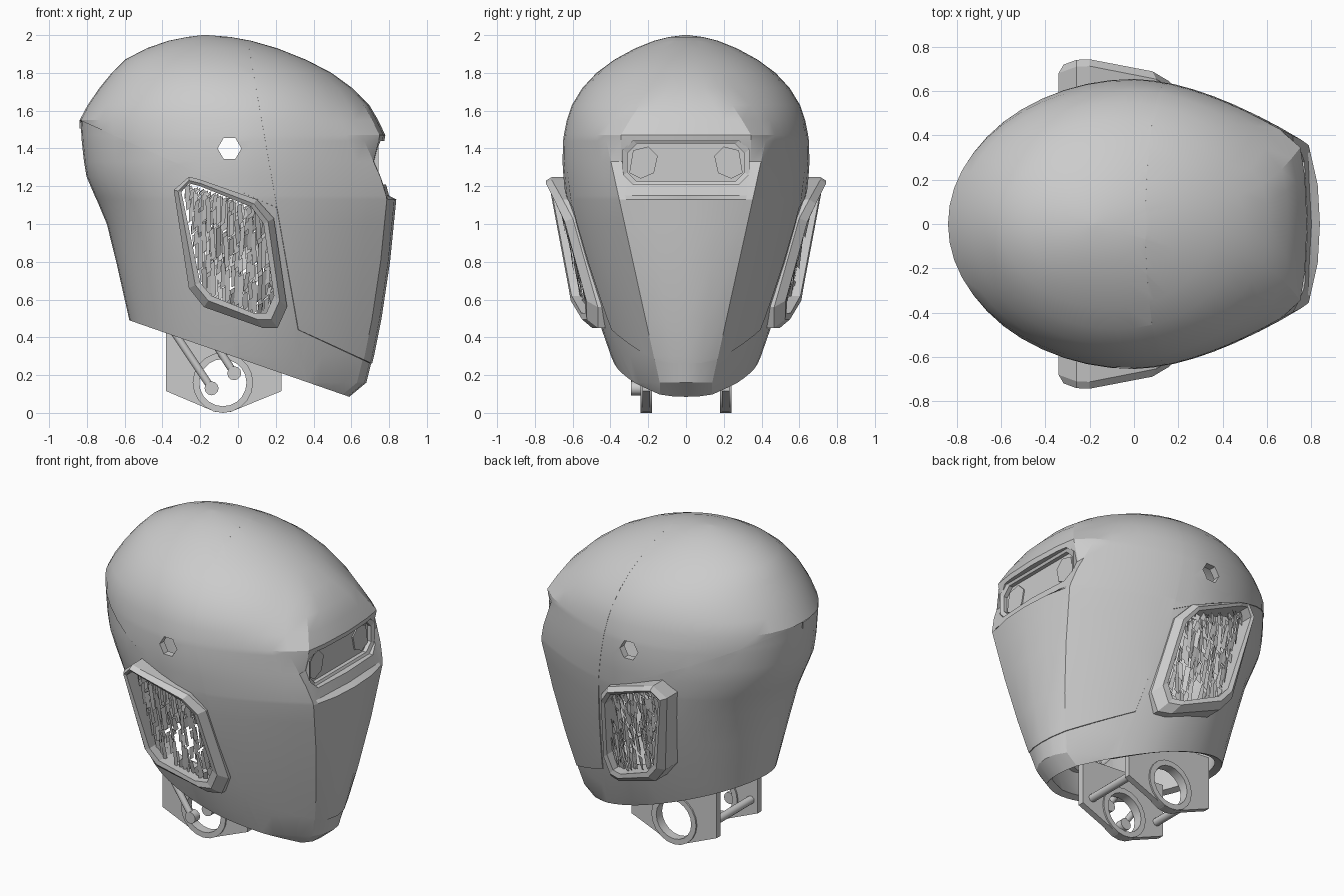
import bpy, bmesh, math, random
from mathutils import Vector

random.seed(4)
if "Cube" in bpy.data.objects:
    bpy.data.objects.remove(bpy.data.objects["Cube"], do_unlink=True)

grey = bpy.data.materials.new("plain grey")
grey.use_nodes = True
grey.diffuse_color = (0.6, 0.6, 0.6, 1)
grey.node_tree.nodes["Principled BSDF"].inputs["Base Color"].default_value = (0.6, 0.6, 0.6, 1)


def loft_mesh(loops, cap_start=False, cap_end=False, cyclic=False):
    bm = bmesh.new()
    rings = [[bm.verts.new(p) for p in loop] for loop in loops]
    pairs = list(zip(rings, rings[1:])) + ([(rings[-1], rings[0])] if cyclic else [])
    for a, b in pairs:
        for i in range(len(a)):
            j = (i + 1) % len(a)
            bm.faces.new((a[i], a[j], b[j], b[i]))
    if cap_start:
        bm.faces.new(rings[0][::-1])
    if cap_end:
        bm.faces.new(rings[-1])
    bmesh.ops.recalc_face_normals(bm, faces=bm.faces[:])
    return bm


def make(name, bm):
    mesh = bpy.data.meshes.new(name)
    bm.to_mesh(mesh)
    bm.free()
    ob = bpy.data.objects.new(name, mesh)
    bpy.context.collection.objects.link(ob)
    mesh.materials.append(grey)
    return ob


def select(ob):
    bpy.ops.object.select_all(action="DESELECT")
    ob.select_set(True)
    bpy.context.view_layer.objects.active = ob


def smooth(ob, angle=24):
    select(ob)
    bpy.ops.object.shade_smooth_by_angle(angle=math.radians(angle))


def cut(ob, cutter):
    select(ob)
    mod = ob.modifiers.new("cut", "BOOLEAN")
    mod.operation, mod.solver, mod.object = "DIFFERENCE", "EXACT", cutter
    bpy.ops.object.modifier_apply(modifier=mod.name)


def side_prism(name, outline, y0, y1):
    return make(name, loft_mesh([[(x, y, z) for x, z in outline] for y in (y0, y1)], True, True))


def circle(cx, cz, r, n):
    return [(cx + r * math.cos(math.tau * i / n), cz + r * math.sin(math.tau * i / n)) for i in range(n)]


def ring(name, cx, cz, r_out, r_in, y0, y1, n=20):
    o, i = circle(cx, cz, r_out, n), circle(cx, cz, r_in, n)
    loops = [[(x, y, z) for x, z in c] for c, y in ((o, y0), (o, y1), (i, y1), (i, y0))]
    return make(name, loft_mesh(loops, cyclic=True))


# Shell rows: height, back, front, half width, x of the widest place
ROWS = [(.03, -.47, .53, .24, .1), (.09, -.48, .6, .29, .1), (.16, -.5, .685, .34, .1),
        (.3, -.54, .72, .4, .08), (.5, -.582, .76, .47, .05), (.8, -.65, .805, .56, .02),
        (1, -.7, .825, .612, 0), (1.13, -.755, .838, .637, 0), (1.15, -.765, .80, .64, 0),
        (1.25, -.808, .772, .65, 0), (1.33, -.822, .748, .655, 0), (1.44, -.834, .775, .652, 0),
        (1.47, -.836, .78, .648, 0), (1.55, -.84, .742, .632, -.01), (1.63, -.797, .695, .605, -.03),
        (1.72, -.735, .605, .55, -.06), (1.8, -.67, .495, .475, -.08), (1.87, -.6, .36, .38, -.1),
        (1.93, -.485, .21, .27, -.13), (1.97, -.37, .07, .17, -.15), (1.99, -.27, -.04, .09, -.16),
        (2, -.19, -.16, .012, -.175)]


def shell_row(z, back, front, w, xc):
    flat = max(0, min(1, (1.75 - z) / .28))
    f = min(.14 + .22 * max(z - .16, 0), .46, w * .8)
    # The side skin stays smooth while the face plate steps in at the visor
    skin = .838 - .17 * (z - 1.13) if 1.13 < z < 1.47 else front
    xe = skin - .05 - .28 * max(z - 1.2, 0)
    bow = .03 if z > 1.13 else .042
    plate = [(front, 0), (front - .01, f * .5), (max(front - bow, xe), min(.345, f * .9)), (xe, f)]
    for k in range(1, 9):
        t = 1 - k / 8
        plate.append((xc + (xe - xc) * t, f + (w - f) * (1 - t ** 1.7)))
    half = []
    for j, (px, py) in enumerate(plate):
        a = math.pi / 2 * j / 11
        ex, ey = xc + (front - xc) * math.cos(a), w * math.sin(a)
        half.append((ex + (px - ex) * flat, ey + (py - ey) * flat))
    for k in range(1, 13):
        a = math.pi / 2 * k / 12
        half.append((xc - (xc - back) * math.sin(a), w * math.cos(a)))
    half[-1] = (back, 0)
    return [(x, y, z) for x, y in half] + [(x, -y, z) for x, y in half[-2:0:-1]]


# Panel lines: a point and the normal in the side plane
SEAM = ((.05, 1.98), (1.54, .27))
BACK = ((-.84, 1.55), (.47, 1.06))
CHIN = ((.32, .44), (.17, .37))
BASE = ((.58, .09), (.4, 1.16))


def shell_piece(name, sides, inset=1):
    bm = loft_mesh([shell_row(*r) for r in ROWS], cap_end=True)
    for ((x, z), (nx, nz)), sign in sides:
        bmesh.ops.bisect_plane(bm, geom=bm.verts[:] + bm.edges[:] + bm.faces[:], plane_co=(x, 0, z),
                               plane_no=(nx * sign, 0, nz * sign), clear_inner=True)
    for v in bm.verts:
        v.co.x *= inset
        v.co.y *= inset
    ob = make(name, bm)
    select(ob)
    mod = ob.modifiers.new("wall", "SOLIDIFY")
    mod.thickness = .045
    bpy.ops.object.modifier_apply(modifier=mod.name)
    return ob


pieces = [shell_piece("crown_shell", [(SEAM, -1), (BACK, 1)], .998),
          shell_piece("lower_back_shell", [(SEAM, -1), (BACK, -1), (BASE, 1)], .992),
          shell_piece("face_shell", [(SEAM, 1), (CHIN, 1)]),
          shell_piece("chin_shell", [(SEAM, 1), (CHIN, -1), (BASE, 1)], .992)]

# Openings for the ears, the side holes and the visor
EAR_OUT = [(-.34, 1.18), (-.26, 1.25), (-.2, 1.235), (.1, 1.13), (.19, 1.03),
           (.26, .56), (.21, .45), (.13, .45), (-.18, .56), (-.26, .66)]
EAR_IN = [(-.3, 1.17), (-.26, 1.215), (-.2, 1.2), (.07, 1.09), (.135, 1),
          (.19, .62), (.15, .53), (.08, .53), (-.14, .62), (-.2, .69)]


def visor_loop(x, hy, z0, z1, c=.05):
    q = [(hy, z0 + c), (hy, z1 - c), (hy - c, z1), (c - hy, z1),
         (-hy, z1 - c), (-hy, z0 + c), (c - hy, z0), (hy - c, z0)]
    return [(x, y, z) for y, z in q]


cutters = [side_prism("ear_cutter", EAR_IN, -1, 1),
           side_prism("side_hole_cutter", circle(-.045, 1.4, .063, 6), -1, 1),
           make("visor_cutter", loft_mesh([visor_loop(x, .33, 1.21, 1.44) for x in (.5, 1)], True, True))]
for cutter in cutters:
    cutter.hide_render = True
    for piece in pieces:
        cut(piece, cutter)
for cutter in cutters:
    bpy.data.objects.remove(cutter, do_unlink=True)
for piece in pieces:
    smooth(piece)

# Visor frame, pane and end brackets
make("visor_frame", loft_mesh([visor_loop(.66, .335, 1.205, 1.445), visor_loop(.745, .335, 1.205, 1.445),
                               visor_loop(.735, .31, 1.225, 1.425), visor_loop(.66, .31, 1.225, 1.425)],
                              cyclic=True))
make("visor_pane", loft_mesh([visor_loop(x, .32, 1.215, 1.435) for x in (.69, .71)], True, True))
for side in (-1, 1):
    shape = [(.3, 1.27), (.28, 1.39), (.2, 1.41), (.15, 1.36), (.17, 1.27), (.24, 1.24)]
    make("visor_bracket", loft_mesh([[(x, y * side, z) for y, z in shape] for x in (.71, .718)], True, True))


# Ear frames, bowed from front to back, with a dense broken grille of narrow shards behind
def face_y(x, z):
    return .59 + .215 * (z - .5) - .6 * (x + .15) ** 2


EAR_RIM = [((a + 1.3 * c) / 2.3, (b + 1.3 * d) / 2.3) for (a, b), (c, d) in zip(EAR_OUT, EAR_IN)]
for side, label in ((-1, "right"), (1, "left")):
    loops = [[(x, side * (face_y(x, z) - d), z) for x, z in outline]
             for outline, d in ((EAR_OUT, .17), (EAR_OUT, .035), (EAR_RIM, 0), (EAR_IN, .01), (EAR_IN, .17))]
    make(label + "_ear_frame", loft_mesh(loops, cyclic=True))
    bm = bmesh.new()
    step = .024
    for start, layer in ((-.285, .045), (-.273, .08)):
        for col in range(20):
            x = start + col * step
            top = min(1.2 - .36 * (x + .25), 1 - 7.6 * (x - .14))
            z = max(.63 - .4 * (x + .2), 1.16 - 5.3 * (x + .29))
            while z < top - .01:
                end = min(top, z + random.uniform(.06, .2))
                if random.random() > .25:
                    lean = random.uniform(-.012, .012)
                    depth = layer + random.uniform(0, .02)
                    pts = [(x, z), (x + step, z + .02), (x + step + lean, end), (x + lean, end - .015)]
                    bm.faces.new([bm.verts.new((px, side * (face_y(px, pz) - depth - random.uniform(0, .02)), pz))
                                  for px, pz in pts])
                z = end
    make(label + "_ear_grille", bm)


def rod(name, a, b, radius):
    a, b = Vector(a), Vector(b)
    bpy.ops.mesh.primitive_cylinder_add(vertices=12, radius=radius, depth=(b - a).length, location=(a + b) / 2,
                                        rotation=(b - a).to_track_quat("Z", "Y").to_euler())
    ob = bpy.context.object
    ob.name = name
    ob.data.materials.append(grey)
    smooth(ob, 35)


# Neck plates with a round bearing
PLATE = [(-.38, .46), (-.38, .115), (-.12, .005), (-.04, .005), (.23, .115), (.23, .42)]
for side, label in ((-1, "right"), (1, "left")):
    plate = side_prism(label + "_neck_plate", PLATE, side * .19, side * .23)
    hole = side_prism("bearing_cutter", circle(-.08, .16, .14, 20), -1, 1)
    cut(plate, hole)
    bpy.data.objects.remove(hole, do_unlink=True)
    smooth(ring(label + "_neck_bearing", -.08, .16, .16, .125, side * .18, side * .24))

# Crossbars between the plates and slanted struts on the right plate
for x, z in ((.16, .17), (-.33, .19)):
    rod("neck_crossbar", (x, -.2, z), (x, .2, z), .025)
for (x0, z0), (x1, z1) in (((-.34, .43), (-.14, .13)), ((-.13, .38), (-.02, .21))):
    rod("neck_strut", (x0, -.27, z0), (x1, -.27, z1), .02)
    rod("strut_pivot", (x1, -.29, z1), (x1, -.24, z1), .037)
